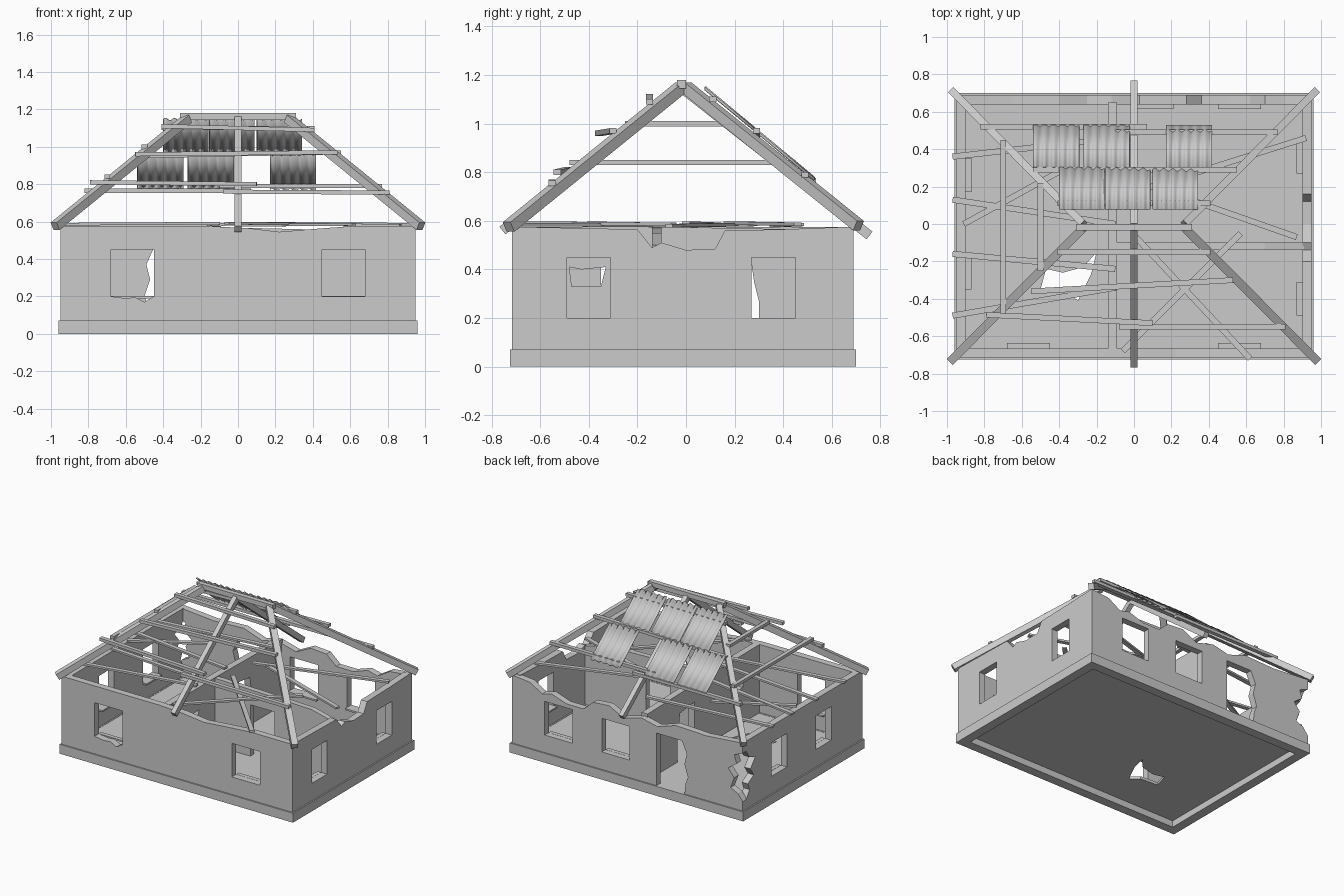
import bpy
import bmesh
from math import sin, pi, radians
from mathutils import Vector, Matrix

cube = bpy.data.objects.get("Cube")
if cube:
    bpy.data.objects.remove(cube, do_unlink=True)

grey = bpy.data.materials.new("plain_grey")
grey.use_nodes = True
grey.diffuse_color = (0.6, 0.6, 0.6, 1)
grey.node_tree.nodes["Principled BSDF"].inputs["Base Color"].default_value = (0.6, 0.6, 0.6, 1)


def add_mesh(name, mesh):
    obj = bpy.data.objects.new(name, mesh)
    bpy.context.collection.objects.link(obj)
    mesh.materials.clear()
    mesh.materials.append(grey)
    return obj


def rect(a0, a1, b0, b1):
    return [(a0, b0), (a1, b0), (a1, b1), (a0, b1)]


def slab(name, loops, thick, matrix):
    """Flat outline with holes, thickened around its own plane."""
    curve = bpy.data.curves.new(name, "CURVE")
    curve.dimensions = "2D"
    curve.fill_mode = "BOTH"
    curve.extrude = thick / 2
    for loop in loops:
        spline = curve.splines.new("POLY")
        spline.points.add(len(loop) - 1)
        for point, (a, b) in zip(spline.points, loop):
            point.co = (a, b, 0, 1)
        spline.use_cyclic_u = True
    temp = bpy.data.objects.new(name + "_outline", curve)
    bpy.context.collection.objects.link(temp)
    graph = bpy.context.evaluated_depsgraph_get()
    mesh = bpy.data.meshes.new_from_object(temp.evaluated_get(graph))
    bpy.data.objects.remove(temp, do_unlink=True)
    mesh.transform(matrix)
    for face in mesh.polygons:
        face.use_smooth = False
    return add_mesh(name, mesh)


UP = Matrix.Rotation(radians(90), 4, "X")
TURN = Matrix.Rotation(radians(90), 4, "Z")


def wall_x(name, loops, y, thick=0.05):
    slab(name, loops, thick, Matrix.Translation((0, y, 0)) @ UP)


def wall_y(name, loops, x, thick=0.05):
    slab(name, loops, thick, Matrix.Translation((x, 0, 0)) @ TURN @ UP)


def beam(name, start, end, width, height):
    start, end = Vector(start), Vector(end)
    axis = end - start
    bm = bmesh.new()
    bmesh.ops.create_cube(bm, size=1)
    turn = axis.to_track_quat("X", "Z").to_matrix().to_4x4()
    size = Matrix.Diagonal((axis.length, width, height, 1))
    bm.transform(Matrix.Translation((start + end) / 2) @ turn @ size)
    mesh = bpy.data.meshes.new(name)
    bm.to_mesh(mesh)
    bm.free()
    return add_mesh(name, mesh)


def window(a0, a1):
    return rect(a0, a1, 0.2, 0.45)


# Plinth ring and the floor with a hole in it
slab("plinth", [rect(-0.96, 0.96, -0.725, 0.7), rect(-0.89, 0.89, -0.655, 0.63)],
     0.07, Matrix.Translation((0, 0, 0.035)))
floor_hole = [(-0.47, -0.24), (-0.38, -0.26), (-0.27, -0.23), (-0.2, -0.15),
              (-0.23, -0.27), (-0.3, -0.41), (-0.36, -0.36), (-0.5, -0.35)]
slab("floor", [rect(-0.9, 0.9, -0.67, 0.65), floor_hole],
     0.02, Matrix.Translation((0, 0, 0.058)))

# Outer walls with broken tops and openings
BASE = 0.06
wall_x("front_wall", [
    [(-0.95, BASE), (0.95, BASE), (0.95, 0.575), (0.6, 0.575), (0.4, 0.56),
     (0.22, 0.545), (0.05, 0.565), (-0.15, 0.575), (-0.95, 0.575)],
    window(0.45, 0.68),
    [(-0.68, 0.2), (-0.6, 0.19), (-0.55, 0.195), (-0.5, 0.17), (-0.45, 0.2),
     (-0.45, 0.45), (-0.68, 0.45)]], -0.69)

wall_x("back_wall", [
    [(-0.95, BASE), (-0.47, BASE), (-0.48, 0.15), (-0.5, 0.2), (-0.47, 0.29),
     (-0.49, 0.37), (-0.45, 0.46), (-0.24, 0.46), (-0.24, BASE), (0.95, BASE),
     (0.95, 0.575), (0.8, 0.56), (0.7, 0.5), (0.62, 0.52), (0.5, 0.48),
     (0.36, 0.48), (0.28, 0.55), (0.15, 0.56), (0.03, 0.5), (-0.12, 0.54),
     (-0.25, 0.51), (-0.4, 0.56), (-0.65, 0.55), (-0.95, 0.575), (-0.95, 0.5),
     (-0.88, 0.47), (-0.9, 0.41), (-0.83, 0.36), (-0.88, 0.3), (-0.85, 0.22),
     (-0.91, 0.19), (-0.95, 0.14)],
    window(0.45, 0.68), window(-0.02, 0.21)], 0.665)

wall_y("right_side_wall", [
    [(-0.68, BASE), (0.66, BASE), (0.66, 0.575), (0.4, 0.565), (0.16, 0.56),
     (0.12, 0.485), (0, 0.48), (-0.1, 0.51), (-0.14, 0.49), (-0.2, 0.565),
     (-0.68, 0.575)],
    window(-0.49, -0.31), window(0.27, 0.45)], 0.925)

wall_y("left_side_wall", [
    [(-0.68, BASE), (0.65, BASE), (0.65, 0.14), (0.61, 0.2), (0.63, 0.25),
     (0.56, 0.29), (0.6, 0.35), (0.54, 0.42), (0.61, 0.44), (0.65, 0.5),
     (0.65, 0.575), (-0.68, 0.575)],
    window(-0.35, -0.17), window(0.17, 0.35)], -0.925)

# Inner partitions with a doorway and a breach
wall_y("long_partition", [
    [(-0.67, BASE), (0.1, BASE), (0.1, 0.44), (0.27, 0.42), (0.28, 0.35),
     (0.3, 0.27), (0.3, BASE), (0.65, BASE), (0.65, 0.56), (0.2, 0.57),
     (-0.1, 0.575), (-0.67, 0.575)],
    [(-0.47, 0.33), (-0.35, 0.33), (-0.33, 0.41), (-0.43, 0.4), (-0.48, 0.41)]], -0.115)
wall_x("cross_partition", [
    [(-0.1, BASE), (0.2, BASE), (0.2, 0.45), (0.4, 0.45), (0.4, BASE),
     (0.91, BASE), (0.91, 0.5), (0.7, 0.55), (-0.1, 0.57)]], -0.12, 0.04)

# Inner window sills
for x0, x1, y in ((0.45, 0.68, 0.63), (-0.02, 0.21, 0.63),
                  (0.45, 0.68, -0.65), (-0.68, -0.45, -0.65)):
    beam("window_sill", (x0, y, 0.195), (x1, y, 0.195), 0.03, 0.012)
for x, y0, y1 in ((0.885, -0.49, -0.31), (0.885, 0.27, 0.45),
                  (-0.885, -0.35, -0.17), (-0.885, 0.17, 0.35)):
    beam("window_sill", (x, y0, 0.195), (x, y1, 0.195), 0.03, 0.012)

# Ridge, hip rafters and middle rafters
beam("ridge_beam", (-0.31, -0.018, 1.162), (0.31, -0.018, 1.162), 0.036, 0.036)
for side in (-1, 1):
    beam("front_hip_rafter", (side * 0.27, -0.02, 1.15), (side * 0.978, -0.73, 0.575), 0.045, 0.045)
    beam("back_hip_rafter", (side * 0.27, 0, 1.15), (side * 0.972, 0.71, 0.58), 0.04, 0.045)
beam("front_middle_rafter", (0, -0.02, 1.15), (0, -0.755, 0.56), 0.035, 0.04)
beam("back_middle_rafter", (0, -0.01, 1.14), (0, 0.755, 0.54), 0.035, 0.04)

# Roof battens, some slipped out of line
battens = (
    ((-0.41, -0.15, 1.11), (0.41, -0.15, 1.09)),
    ((-0.55, -0.36, 0.96), (0.53, -0.3, 0.97)),
    ((-0.79, -0.485, 0.81), (0.1, -0.53, 0.8)),
    ((-0.08, -0.55, 0.76), (0.81, -0.55, 0.755)),
    ((-0.82, 0.52, 0.765), (0.07, 0.52, 0.765)),
    ((-0.1, 0.49, 0.79), (0.77, 0.49, 0.79)),
    ((-0.54, 0.29, 0.95), (0.55, 0.29, 0.97)),
    ((-0.41, 0.11, 1.1), (0.41, 0.11, 1.1)),
    ((-0.5, -0.25, 1.0), (-0.5, 0.22, 1.0)),
    ((-0.7, -0.48, 0.84), (-0.7, 0.45, 0.84)),
)
for start, end in battens:
    beam("roof_batten", start, end, 0.03, 0.022)

# Loose ceiling joists resting on the wall tops
joists = (
    ((-0.97, 0.36), (0.0, 0.47)), ((-0.97, 0.13), (-0.1, 0.0)),
    ((-0.97, -0.16), (-0.1, -0.24)), ((-0.97, -0.49), (-0.1, -0.34)),
    ((-0.91, 0.0), (-0.4, 0.28)), ((0.92, 0.46), (0.0, 0.17)),
    ((0.87, -0.07), (0.1, 0.2)), ((0.57, -0.05), (-0.06, -0.68)),
    ((0.0, -0.06), (0.62, -0.72)),
)
for i, (start, end) in enumerate(joists):
    z = 0.58 + 0.006 * (i % 2)
    beam("ceiling_joist", (*start, z), (*end, z + 0.005), 0.032, 0.014)


# Corrugated roof sheets on the back slope
def roof_sheet(x0, x1, y0, y1, waves=5, columns=40):
    bm = bmesh.new()
    rows = []
    for y in (y0, y1):
        rows.append([bm.verts.new((x0 + (x1 - x0) * i / columns, y,
                                   1.215 - 0.83 * y + 0.006 * sin(2 * pi * waves * i / columns)))
                     for i in range(columns + 1)])
    for i in range(columns):
        bm.faces.new((rows[0][i], rows[0][i + 1], rows[1][i + 1], rows[1][i]))
    mesh = bpy.data.meshes.new("roof_sheet")
    bm.to_mesh(mesh)
    bm.free()
    obj = add_mesh("roof_sheet", mesh)
    solid = obj.modifiers.new("thickness", "SOLIDIFY")
    solid.thickness = 0.006
    for other in bpy.context.selected_objects:
        other.select_set(False)
    obj.select_set(True)
    bpy.context.view_layer.objects.active = obj
    bpy.ops.object.shade_smooth_by_angle(angle=radians(40))


for x in (-0.4, -0.155, 0.1):
    roof_sheet(x, x + 0.24, 0.08, 0.305)
for x in (-0.54, -0.27, 0.17):
    roof_sheet(x, x + 0.245, 0.305, 0.53)
